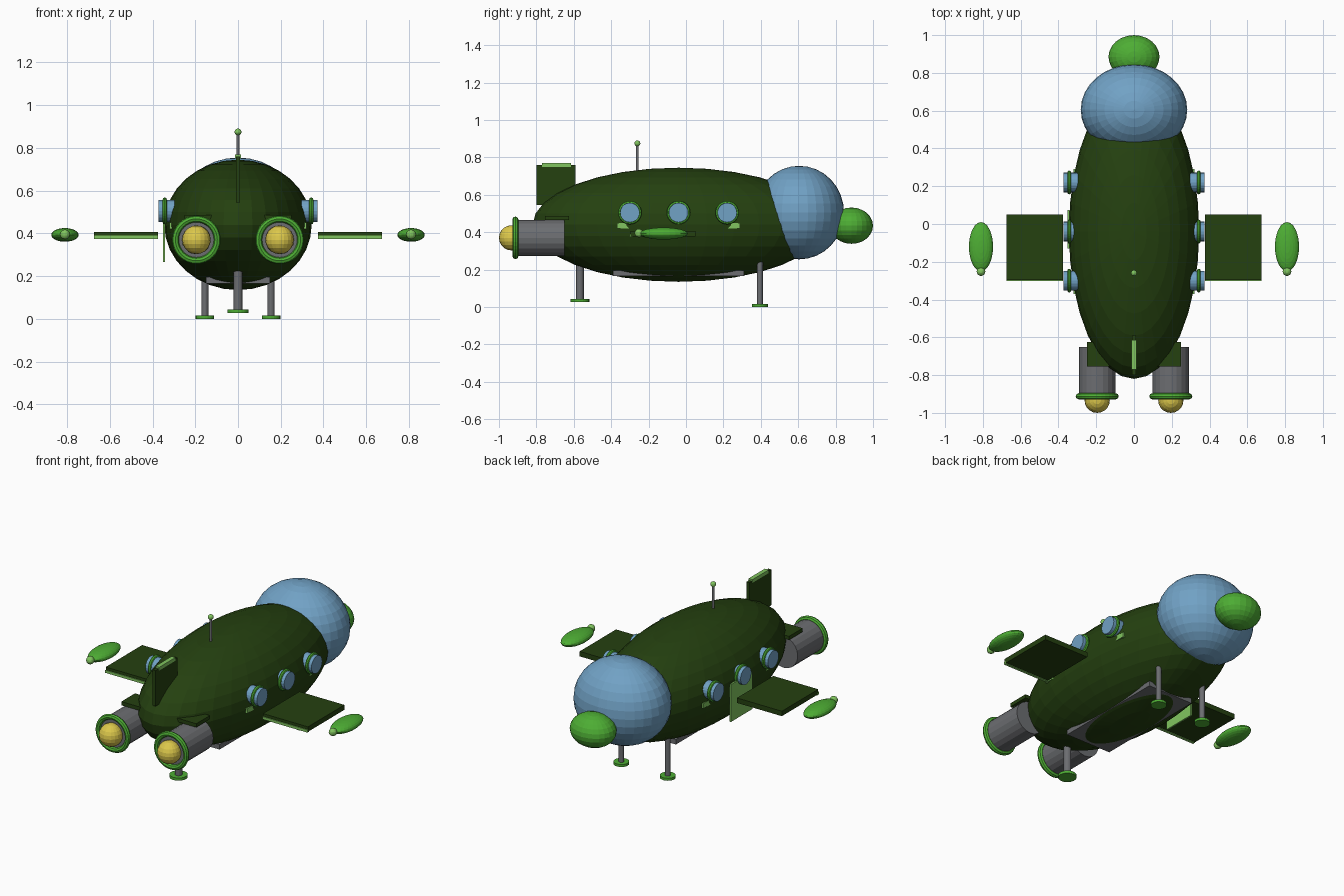
import bpy
from math import pi

cube = bpy.data.objects.get("Cube")
if cube:
    bpy.data.objects.remove(cube, do_unlink=True)


def material(name, rgb):
    m = bpy.data.materials.new(name)
    m.use_nodes = True
    m.diffuse_color = (*rgb, 1)
    for node in m.node_tree.nodes:
        if node.type == "BSDF_PRINCIPLED":
            node.inputs["Base Color"].default_value = (*rgb, 1)
    return m


DARK = material("dark green", (0.018, 0.052, 0.005))
GREEN = material("bright green", (0.075, 0.42, 0.034))
LIGHT = material("light green", (0.22, 0.56, 0.115))
BLUE = material("glass blue", (0.165, 0.36, 0.56))
GRAY = material("metal gray", (0.15, 0.155, 0.165))
YELLOW = material("flame yellow", (0.72, 0.58, 0.07))

AXIS = {"x": (0, pi / 2, 0), "y": (pi / 2, 0, 0), "z": (0, 0, 0)}


def finish(name, mat):
    ob = bpy.context.object
    ob.name = ob.data.name = name
    ob.data.materials.append(mat)
    return ob


def ball(name, mat, loc, radii, segments=32, rings=16):
    bpy.ops.mesh.primitive_uv_sphere_add(segments=segments, ring_count=rings, radius=1, location=loc)
    bpy.context.object.scale = radii
    return finish(name, mat)


def rod(name, mat, loc, radius, length, axis="z", sides=20):
    bpy.ops.mesh.primitive_cylinder_add(vertices=sides, radius=radius, depth=length,
                                        location=loc, rotation=AXIS[axis])
    return finish(name, mat)


def ring(name, mat, loc, major, minor, axis):
    bpy.ops.mesh.primitive_torus_add(major_segments=32, minor_segments=8, major_radius=major,
                                     minor_radius=minor, location=loc, rotation=AXIS[axis])
    return finish(name, mat)


def box(name, mat, xs, ys, zs):
    spans = (xs, ys, zs)
    bpy.ops.mesh.primitive_cube_add(size=1, location=[(a + b) / 2 for a, b in spans])
    bpy.context.object.scale = [abs(b - a) for a, b in spans]
    return finish(name, mat)


# Body, canopy and nose
ball("hull", DARK, (0, -0.04, 0.44), (0.345, 0.78, 0.305))
ball("canopy", BLUE, (0, 0.605, 0.505), (0.282, 0.24, 0.25))
ball("nose", GREEN, (0, 0.885, 0.435), (0.135, 0.115, 0.097), 24, 12)
box("belly_plate", GRAY, (-0.15, 0.15), (-0.39, 0.31), (0.165, 0.195))

# Tail fin and antenna
box("tail_fin", DARK, (-0.01, 0.01), (-0.8, -0.59), (0.545, 0.76))
box("tail_fin_cap", LIGHT, (-0.013, 0.013), (-0.77, -0.615), (0.75, 0.77))
rod("antenna", GRAY, (0, -0.26, 0.79), 0.007, 0.16, sides=12)
ball("antenna_tip", LIGHT, (0, -0.26, 0.875), (0.016,) * 3, 16, 8)

# Hatch on one side
box("side_hatch", LIGHT, (-0.352, -0.342), (-0.13, 0.075), (0.265, 0.49))

for side, s in (("left", 1), ("right", -1)):
    # Engines
    x = 0.195 * s
    rod(side + "_engine", GRAY, (x, -0.78, 0.37), 0.096, 0.26, "y")
    ring(side + "_engine_ring", GREEN, (x, -0.912, 0.37), 0.098, 0.016, "y")
    ball(side + "_engine_flame", YELLOW, (x, -0.933, 0.37), (0.067,) * 3, 20, 10)
    box(side + "_engine_pylon", DARK, (0.1 * s, 0.25 * s), (-0.755, -0.625), (0.465, 0.487))

    # Wings with trailing strip, and wingtip pods
    box(side + "_wing", DARK, (0.375 * s, 0.675 * s), (-0.297, 0.05), (0.377, 0.407))
    box(side + "_wing_strip", LIGHT, (0.375 * s, 0.675 * s), (-0.302, -0.285), (0.374, 0.39))
    ball(side + "_pod", GREEN, (0.81 * s, -0.12, 0.393), (0.064, 0.13, 0.032), 24, 12)
    ball(side + "_pod_light", LIGHT, (0.81 * s, -0.252, 0.395), (0.023,) * 3, 16, 8)

    # Portholes and side stripe
    for i, y in enumerate((-0.3, -0.04, 0.22)):
        rod(f"{side}_porthole_{i}", BLUE, (0.335 * s, y, 0.505), 0.052, 0.075, "x")
        ring(f"{side}_porthole_ring_{i}", GREEN, (0.343 * s, y, 0.505), 0.053, 0.01, "x")
    box(side + "_side_stripe", LIGHT, (0.3 * s, 0.321 * s), (-0.37, 0.29), (0.42, 0.45))

    # Forward legs
    rod(side + "_leg", GRAY, (0.155 * s, 0.395, 0.13), 0.016, 0.25, sides=16)
    rod(side + "_foot", GREEN, (0.155 * s, 0.395, 0.0075), 0.043, 0.015)

# Rear leg
rod("rear_leg", GRAY, (0, -0.567, 0.14), 0.021, 0.22, sides=16)
rod("rear_foot", GREEN, (0, -0.567, 0.036), 0.05, 0.016)
